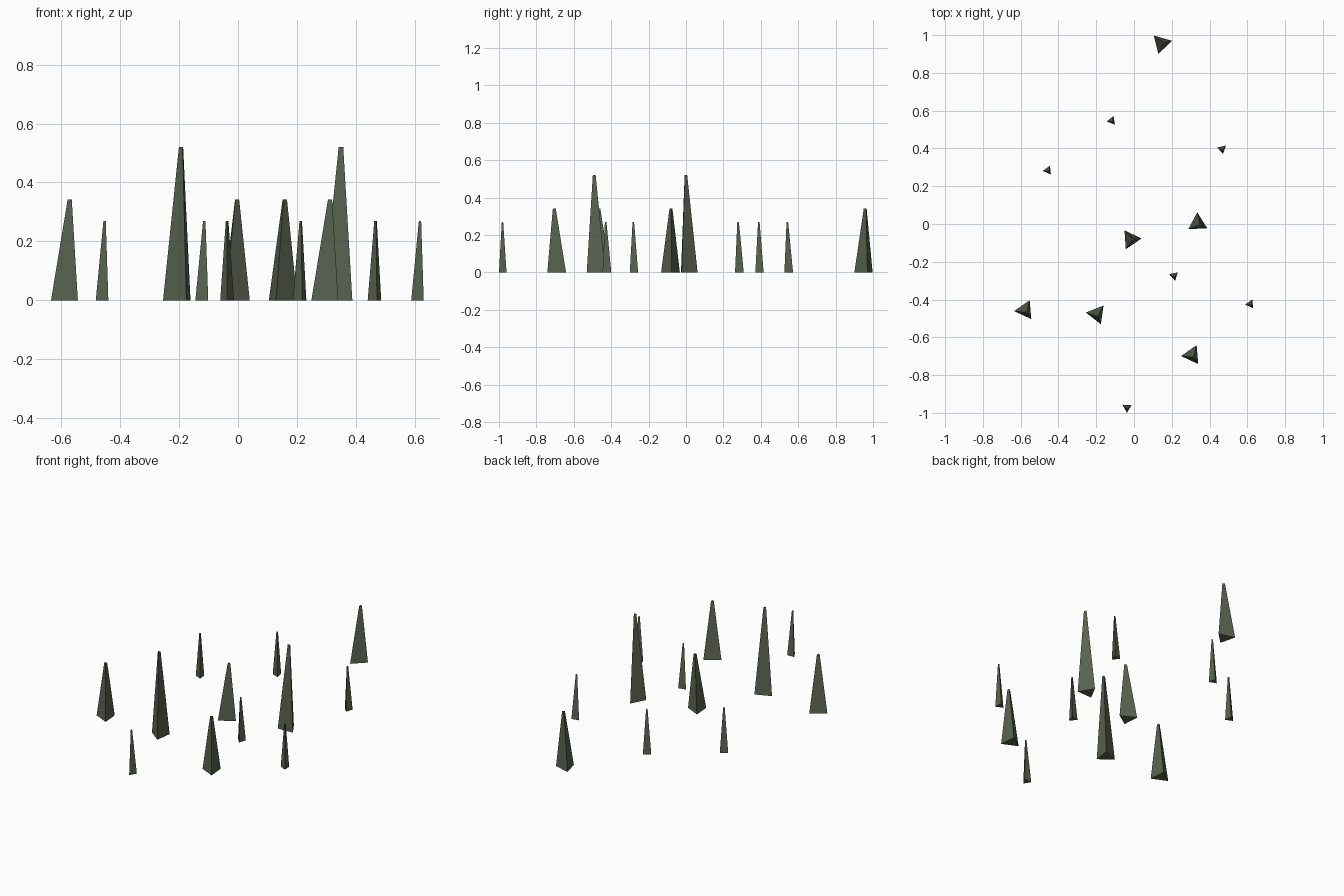
import bpy, bmesh
from math import cos, sin, radians, pi

if "Cube" in bpy.data.objects:
    bpy.data.objects.remove(bpy.data.objects["Cube"])

mat = bpy.data.materials.new("dark_green_stone")
mat.diffuse_color = (0.10, 0.125, 0.08, 1)
mat.use_nodes = True
mat.node_tree.nodes["Principled BSDF"].inputs["Base Color"].default_value = mat.diffuse_color

# size: base radius, tip radius, tip lean, height
SIZES = {
    "small": (0.027, 0.005, 0.007, 0.27),
    "medium": (0.058, 0.009, 0.013, 0.342),
    "large": (0.058, 0.009, 0.014, 0.52),
}

# size, x, y, heading (degrees) of the corner the tip leans toward
SPIKES = [
    ("medium", 0.145, 0.956, 14),
    ("medium", -0.018, -0.081, 4),
    ("medium", -0.577, -0.456, -55),
    ("medium", 0.307, -0.694, -55),
    ("large", 0.337, 0.004, -28),
    ("large", -0.197, -0.477, -68),
    ("small", -0.118, 0.547, -51),
    ("small", 0.466, 0.397, -78),
    ("small", -0.456, 0.284, -54),
    ("small", 0.212, -0.274, -78),
    ("small", 0.615, -0.424, -55),
    ("small", -0.037, -0.973, -90),
]


def ring(bm, x, y, z, r, a):
    return [bm.verts.new((x + r * cos(a + i * 2 * pi / 3),
                          y + r * sin(a + i * 2 * pi / 3), z)) for i in range(3)]


def spike(name, size, x, y, heading):
    r0, r1, lean, h = SIZES[size]
    a = radians(heading)
    bm = bmesh.new()
    low = ring(bm, x, y, 0, r0, a)
    top = ring(bm, x + lean * cos(a), y + lean * sin(a), h, r1, a)
    bm.faces.new(low[::-1])
    bm.faces.new(top)
    for i in range(3):
        j = (i + 1) % 3
        bm.faces.new((low[i], low[j], top[j], top[i]))
    me = bpy.data.meshes.new(name)
    bm.to_mesh(me)
    bm.free()
    me.materials.append(mat)
    bpy.context.collection.objects.link(bpy.data.objects.new(name, me))


# three-sided leaning spikes
for n, (size, x, y, heading) in enumerate(SPIKES, 1):
    spike(f"{size}_spike_{n}", size, x, y, heading)
